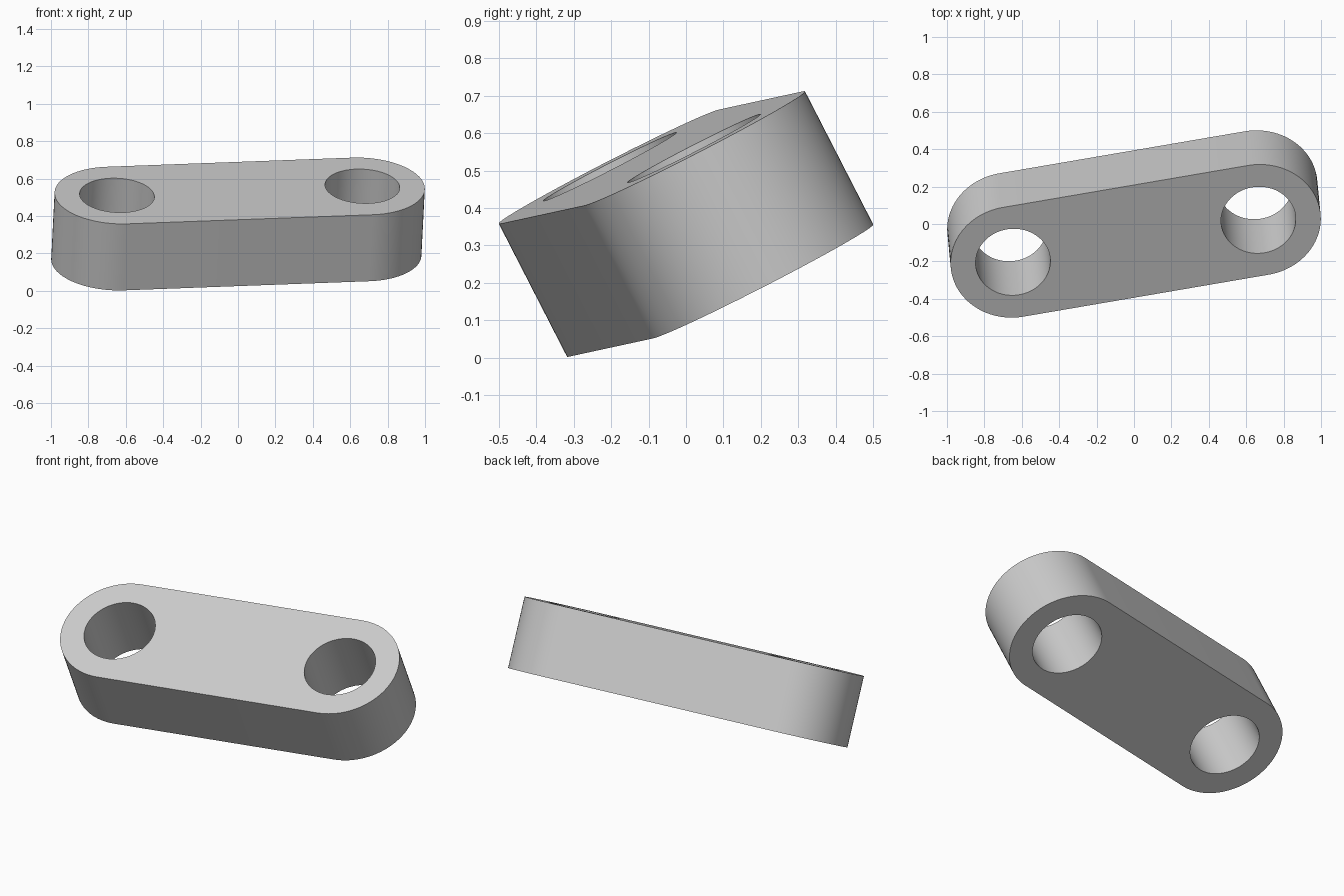
import bpy, bmesh, math
from mathutils import Matrix, Vector

cube = bpy.data.objects.get("Cube")
if cube:
    bpy.data.objects.remove(cube, do_unlink=True)

END_RADIUS = 0.334
HOLE_RADIUS = 0.2
HALF_SPAN = 0.666      # plate centre to each hole centre
THICKNESS = 0.4
SEGMENTS = 96

grey = bpy.data.materials.new("plain_grey")
grey.use_nodes = True
colour = (0.6, 0.6, 0.6, 1)
grey.diffuse_color = colour
grey.node_tree.nodes["Principled BSDF"].inputs["Base Color"].default_value = colour


def arc(cx, radius, start, sweep, steps):
    """Points along an arc on the lower face of the plate."""
    return [(cx + radius * math.cos(start + sweep * i / steps),
             radius * math.sin(start + sweep * i / steps), -THICKNESS / 2)
            for i in range(steps + 1)]


def add_loop(bm, points):
    verts = [bm.verts.new(p) for p in points]
    return [bm.edges.new((a, b)) for a, b in zip(verts, verts[1:] + verts[:1])]


# Flat profile: rounded outline with a hole at each end
bm = bmesh.new()
half = SEGMENTS // 2
edges = add_loop(bm, arc(HALF_SPAN, END_RADIUS, -math.pi / 2, math.pi, half)
                 + arc(-HALF_SPAN, END_RADIUS, math.pi / 2, math.pi, half))
for side in (-1, 1):
    edges += add_loop(bm, arc(side * HALF_SPAN, HOLE_RADIUS, 0, 2 * math.pi, SEGMENTS)[:-1])
bmesh.ops.triangle_fill(bm, edges=edges, use_beauty=True)

# Thicken the profile into a plate
result = bmesh.ops.extrude_face_region(bm, geom=bm.faces[:], use_keep_orig=True)
top = [v for v in result["geom"] if isinstance(v, bmesh.types.BMVert)]
bmesh.ops.translate(bm, verts=top, vec=(0, 0, THICKNESS))
bmesh.ops.recalc_face_normals(bm, faces=bm.faces[:])
mesh = bpy.data.meshes.new("link_plate")
bm.to_mesh(mesh)
bm.free()
mesh.materials.append(grey)

# Tilt the plate in space
normal = Vector((0.045, -0.456, 0.889)).normalized()
along = Vector((0.986, 0.167, 0.04))
along = (along - normal * along.dot(normal)).normalized()
across = normal.cross(along)
tilt = Matrix((along, across, normal)).transposed().to_4x4()
plate = bpy.data.objects.new("link_plate", mesh)
bpy.context.collection.objects.link(plate)
plate.matrix_world = Matrix.Translation((0, 0, 0.357)) @ tilt

# Smooth the round walls, keep the rims sharp
bpy.ops.object.select_all(action='DESELECT')
plate.select_set(True)
bpy.context.view_layer.objects.active = plate
bpy.ops.object.shade_smooth_by_angle(angle=math.radians(30))
